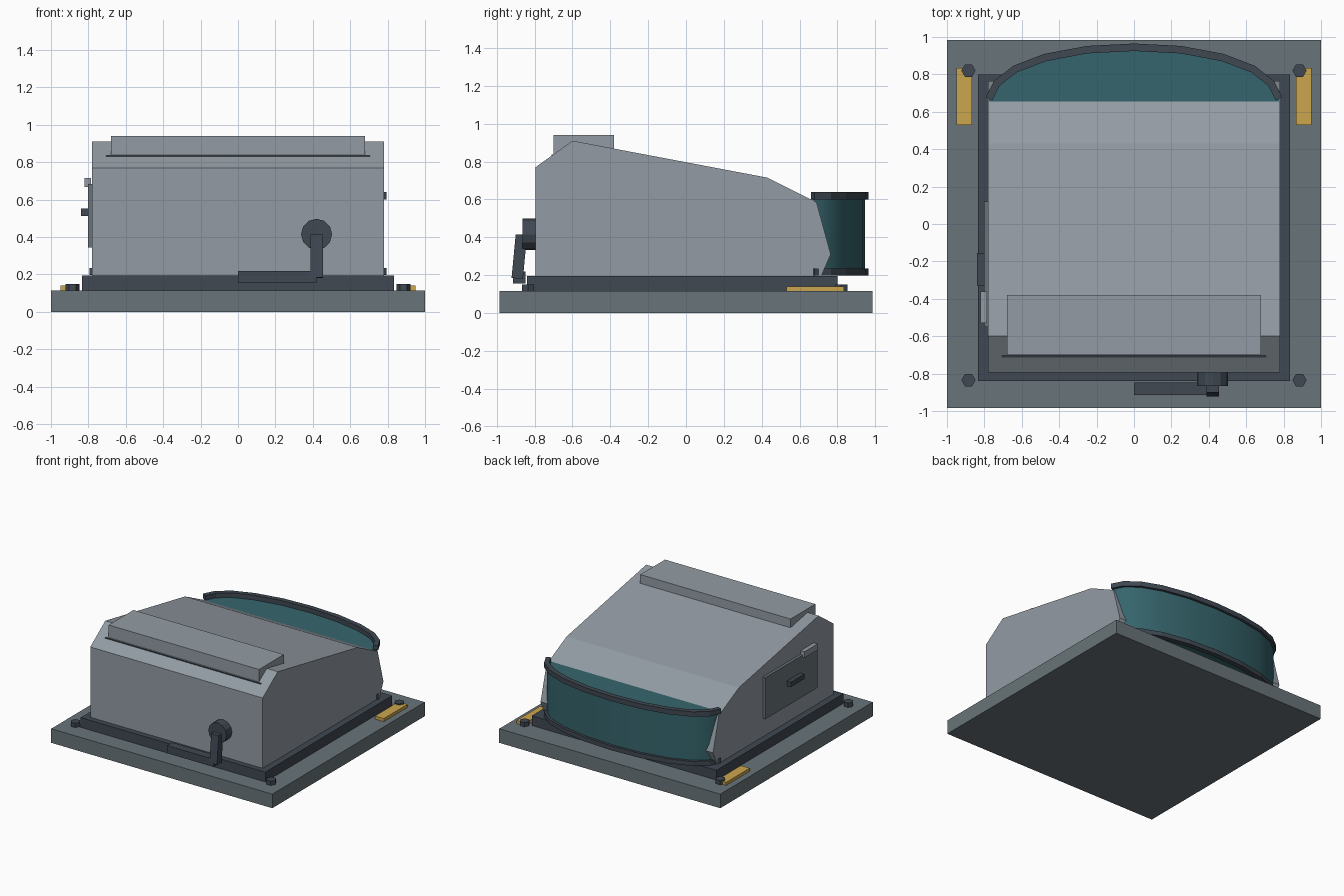
import bpy, bmesh, math
from mathutils import Vector

if "Cube" in bpy.data.objects:
    bpy.data.objects.remove(bpy.data.objects["Cube"])


def material(name, rgb):
    m = bpy.data.materials.new(name)
    m.diffuse_color = (*rgb, 1)
    m.use_nodes = True
    m.node_tree.nodes["Principled BSDF"].inputs["Base Color"].default_value = m.diffuse_color
    return m


SHELL = material("light grey shell", (0.29, 0.33, 0.37))
BASE = material("slate grey", (0.14, 0.175, 0.19))
DARK = material("dark steel", (0.05, 0.065, 0.085))
GLASS = material("teal glass", (0.036, 0.13, 0.15))
YELLOW = material("yellow", (0.60, 0.38, 0.075))


def finish(name, bm, mat):
    bmesh.ops.recalc_face_normals(bm, faces=bm.faces)
    me = bpy.data.meshes.new(name)
    bm.to_mesh(me)
    bm.free()
    me.materials.append(mat)
    ob = bpy.data.objects.new(name, me)
    bpy.context.collection.objects.link(ob)
    return ob


def prism(name, points, offset, mat):
    """Extrude a flat outline of 3D points along an offset."""
    bm = bmesh.new()
    face = bm.faces.new([bm.verts.new(p) for p in points])
    ext = bmesh.ops.extrude_face_region(bm, geom=[face])
    moved = [v for v in ext["geom"] if isinstance(v, bmesh.types.BMVert)]
    bmesh.ops.translate(bm, verts=moved, vec=offset)
    return finish(name, bm, mat)


def box(name, x, y, z, mat):
    pts = [(x[0], y[0], z[0]), (x[1], y[0], z[0]), (x[1], y[1], z[0]), (x[0], y[1], z[0])]
    return prism(name, pts, (0, 0, z[1] - z[0]), mat)


def side_profile(name, yz, x0, x1, mat):
    return prism(name, [(x0, y, z) for y, z in yz], (x1 - x0, 0, 0), mat)


# Base slab and plinth
box("base_slab", (-1, 1), (-0.985, 0.985), (0, 0.115), BASE)
box("plinth", (-0.835, 0.835), (-0.84, 0.80), (0.115, 0.195), DARK)

# Main housing with sloping roof and undercut rear cheeks
side_profile("housing", [(-0.795, 0.195), (-0.795, 0.77), (-0.60, 0.91), (0.43, 0.715),
                         (0.69, 0.585), (0.765, 0.31), (0.715, 0.195)], -0.78, 0.78, SHELL)

# Roof hood and the thin strip below its front edge
box("hood", (-0.68, 0.68), (-0.70, -0.38), (0.82, 0.94), SHELL)
box("hood_strip", (-0.705, 0.705), (-0.712, -0.69), (0.826, 0.836), DARK)

# Curved rear window
half = [(0.25, 0.932), (0.475, 0.89), (0.637, 0.828), (0.733, 0.752), (0.775, 0.67)]
arc = [(-x, y) for x, y in reversed(half)] + [(0, 0.945)] + half
outline = [(-0.775, 0.60)] + arc + [(0.775, 0.60)]
window = prism("rear_window", [(x, y, 0.215) for x, y in outline], (0, 0, 0.387), GLASS)
bpy.context.view_layer.objects.active = window
window.select_set(True)
bpy.ops.object.shade_smooth_by_angle(angle=math.radians(35))
window.select_set(False)


# Window rails: the arc offset to both sides
def rail(name, z0, z1):
    pts = [Vector(p) for p in arc]
    inner, outer = [], []
    for i, p in enumerate(pts):
        t = (pts[min(i + 1, len(pts) - 1)] - pts[max(i - 1, 0)]).normalized()
        n = Vector((-t.y, t.x)) * 0.02
        outer.append(p + n)
        inner.append(p - n)
    loop = outer + inner[::-1]
    prism(name, [(p.x, p.y, z0) for p in loop], (0, 0, z1 - z0), DARK)


rail("upper_rail", 0.60, 0.64)
rail("lower_rail", 0.198, 0.235)

# Access panel on the left side
box("side_panel", (-0.803, -0.775), (-0.55, 0.12), (0.345, 0.685), BASE)
box("panel_handle", (-0.84, -0.80), (-0.33, -0.155), (0.512, 0.552), DARK)
box("panel_tag", (-0.82, -0.785), (-0.53, -0.36), (0.668, 0.717), SHELL)


# Crank on the front
def ring(n, r, start=0.0):
    return [(r * math.cos(start + math.tau * i / n), r * math.sin(start + math.tau * i / n))
            for i in range(n)]


prism("crank_hub", [(0.42 + a, -0.865, 0.415 + b) for a, b in ring(12, 0.083)],
      (0, 0.085, 0), DARK)
side_profile("crank_arm", [(-0.90, 0.415), (-0.84, 0.415), (-0.862, 0.18), (-0.922, 0.185)],
             0.388, 0.455, DARK)
box("crank_grip", (0, 0.42), (-0.915, -0.848), (0.155, 0.218), DARK)

# Corner bolts and yellow plates
for sx in (-1, 1):
    for y in (-0.835, 0.82):
        prism("corner_bolt", [(sx * 0.885 + a, y + b, 0.115) for a, b in ring(6, 0.038)],
              (0, 0, 0.035), DARK)
    xs = sorted((sx * 0.867, sx * 0.948))
    box("yellow_plate", xs, (0.53, 0.835), (0.115, 0.14), YELLOW)
